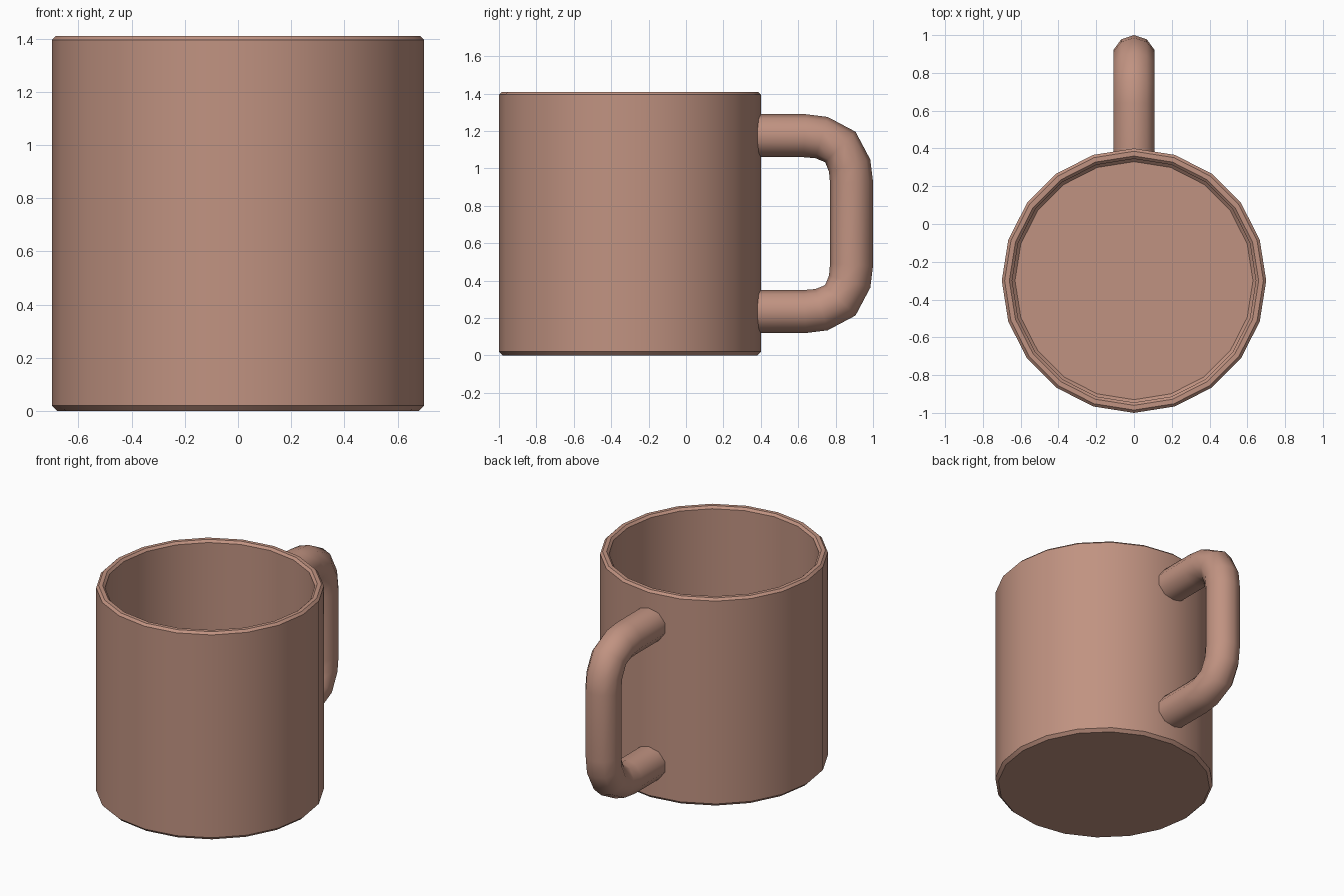
import bpy, bmesh
from math import sin, cos, tau, radians
from mathutils import Vector

if "Cube" in bpy.data.objects:
    bpy.data.objects.remove(bpy.data.objects["Cube"])

clay = bpy.data.materials.new("clay")
clay.diffuse_color = (0.53, 0.29, 0.22, 1)
clay.use_nodes = True
clay.node_tree.nodes["Principled BSDF"].inputs["Base Color"].default_value = clay.diffuse_color


def skin_rings(name, rings, smooth_angle):
    """Bridge successive closed rings of points and cap both ends."""
    bm = bmesh.new()
    loops = [[bm.verts.new(p) for p in ring] for ring in rings]
    n = len(loops[0])
    for a, b in zip(loops, loops[1:]):
        for i in range(n):
            j = (i + 1) % n
            bm.faces.new((a[i], a[j], b[j], b[i]))
    bm.faces.new(loops[0])
    bm.faces.new(loops[-1])
    bmesh.ops.recalc_face_normals(bm, faces=bm.faces)
    mesh = bpy.data.meshes.new(name)
    bm.to_mesh(mesh)
    bm.free()
    mesh.materials.append(clay)
    obj = bpy.data.objects.new(name, mesh)
    bpy.context.collection.objects.link(obj)
    bpy.ops.object.select_all(action='DESELECT')
    obj.select_set(True)
    bpy.context.view_layer.objects.active = obj
    bpy.ops.object.shade_smooth_by_angle(angle=radians(smooth_angle))
    return obj


# Cup: 20-sided lathe, outside wall up, over the bevelled rim, down to the floor
SIDES = 20
profile = [(0.68, 0), (0.70, 0.02), (0.70, 1.395), (0.685, 1.41),
           (0.66, 1.41), (0.645, 1.395), (0.645, 0.07), (0.63, 0.055)]
skin_rings("cup", [[(r * cos(tau * i / SIDES), -0.3 + r * sin(tau * i / SIDES), z)
                    for i in range(SIDES)] for r, z in profile], 30)

# Handle: 10-sided tube along a D-shaped path, lower half mirrored from the upper
MID_Z, TUBE_R, TUBE_SIDES = 0.705, 0.115, 10
corner = Vector((0, 0.885, 1.175))
offsets = [(0.25, 0), (0.16, 0.01), (0.06, 0.06), (0.01, 0.16), (0, 0.25)]
upper = [Vector((0, 0.37, 1.175))] + [corner - Vector((0, a, b)) for a, b in offsets]
path = upper + [Vector((0, p.y, 2 * MID_Z - p.z)) for p in reversed(upper)]

rings = []
for k, p in enumerate(path):
    before = (p - path[k - 1]).normalized() if k > 0 else Vector()
    after = (path[k + 1] - p).normalized() if k < len(path) - 1 else Vector()
    t = (before + after).normalized()
    outward = Vector((0, -t.z, t.y))
    rings.append([p + TUBE_R * (outward * cos(tau * i / TUBE_SIDES)
                                + Vector((1, 0, 0)) * sin(tau * i / TUBE_SIDES))
                  for i in range(TUBE_SIDES)])
skin_rings("handle", rings, 50)
